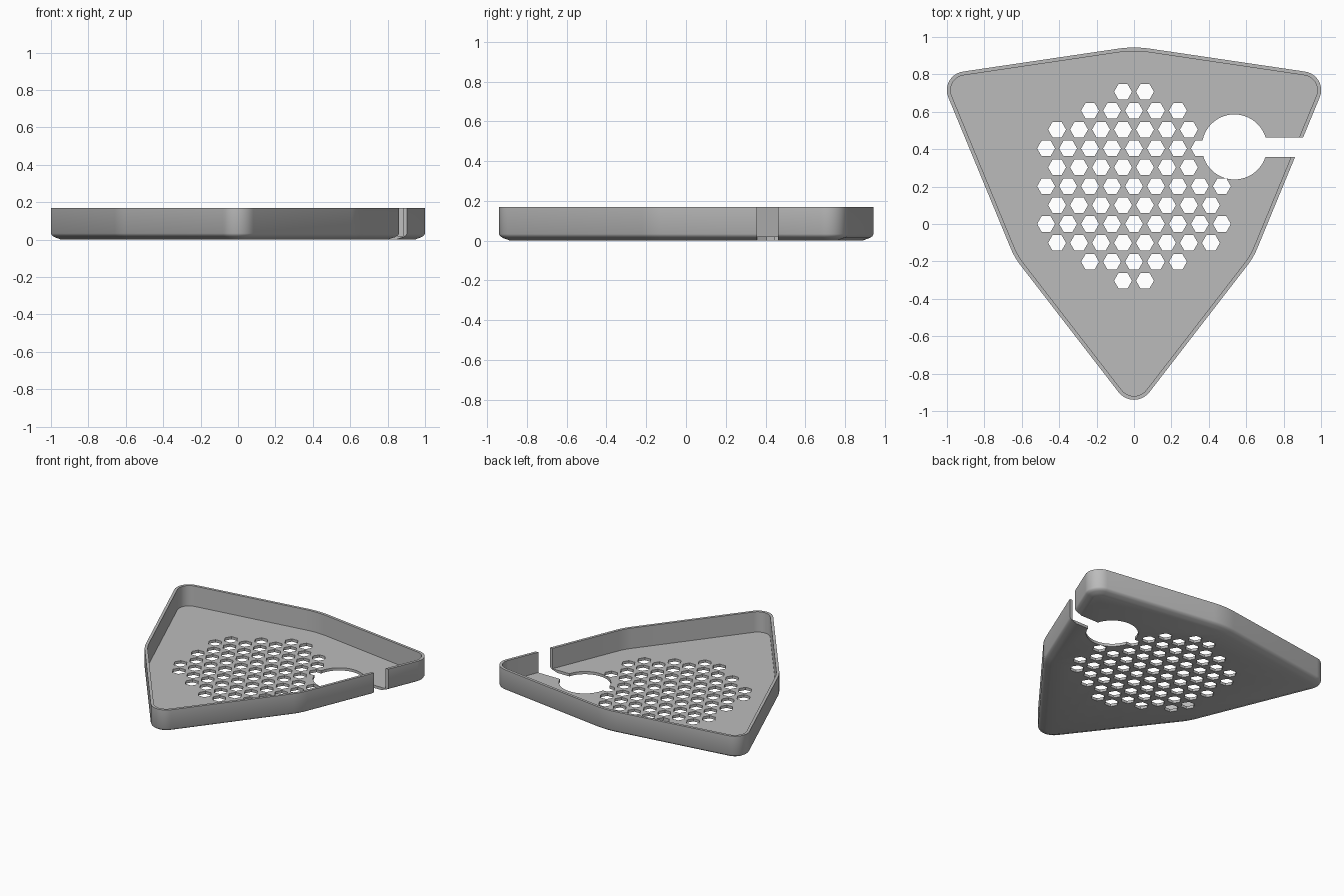
import bpy, bmesh, math
from mathutils import Vector

cube = bpy.data.objects.get("Cube")
if cube:
    bpy.data.objects.remove(cube, do_unlink=True)

HEIGHT, WALL, FLOOR = 0.17, 0.02, 0.02

grey = bpy.data.materials.new("plain_grey")
grey.use_nodes = True
grey.diffuse_color = (0.5, 0.5, 0.5, 1)
grey.node_tree.nodes["Principled BSDF"].inputs["Base Color"].default_value = (0.5, 0.5, 0.5, 1)


def make_object(name, bm):
    bmesh.ops.recalc_face_normals(bm, faces=bm.faces)
    mesh = bpy.data.meshes.new(name)
    bm.to_mesh(mesh)
    bm.free()
    mesh.materials.append(grey)
    obj = bpy.data.objects.new(name, mesh)
    bpy.context.collection.objects.link(obj)
    return obj


def loft(bm, rings):
    """Skin a stack of equal-length rings and cap both ends."""
    loops = [[bm.verts.new(p) for p in ring] for ring in rings]
    for a, b in zip(loops, loops[1:]):
        for i in range(len(a)):
            j = (i + 1) % len(a)
            bm.faces.new((a[i], a[j], b[j], b[i]))
    bm.faces.new(loops[0][::-1])
    bm.faces.new(loops[-1])


def prism(bm, outline, bottom=-0.1, top=0.4):
    loft(bm, [[(x, y, z) for x, y in outline] for z in (bottom, top)])


# Tray outline: convex polygon corners, counter-clockwise, with fillet radii
CORNERS = [(0, -1.006, 0.104), (0.639, -0.179, 0.4), (1.042, 0.796, 0.1),
           (0, 0.95, 0.6), (-1.042, 0.796, 0.1), (-0.639, -0.179, 0.4)]


def rounded_outline(inset, z, steps=10):
    points = []
    for i, (x, y, radius) in enumerate(CORNERS):
        corner = Vector((x, y))
        to_prev = (Vector(CORNERS[i - 1][:2]) - corner).normalized()
        to_next = (Vector(CORNERS[(i + 1) % len(CORNERS)][:2]) - corner).normalized()
        half = to_prev.angle(to_next) / 2
        centre = corner + (to_prev + to_next).normalized() * radius / math.sin(half)
        turn = math.pi - 2 * half
        middle = math.atan2(*(corner - centre).yx)
        for k in range(steps + 1):
            a = middle + turn * (k / steps - 0.5)
            r = radius - inset
            points.append((centre.x + r * math.cos(a), centre.y + r * math.sin(a), z))
    return points


# Tray shell: softened bottom edge, straight outer wall, rim, inner wall, floor
bm = bmesh.new()
profile = [(0.055, 0), (0.04, 0.006), (0.02, 0.013), (0.006, 0.022), (0, 0.033),
           (0, HEIGHT), (WALL, HEIGHT), (WALL, FLOOR)]
loft(bm, [rounded_outline(inset, z) for inset, z in profile])
tray = make_object("tray", bm)

# Hexagonal drain holes in staggered rows
bm = bmesh.new()
PITCH_X, PITCH_Y, HEX = 0.1175, 0.101, 0.048
for row, count in enumerate((2, 5, 8, 9, 8, 9, 8, 9, 8, 5, 2)):
    y = (row - 3) * PITCH_Y
    for col in range(count):
        x = (col - (count - 1) / 2) * PITCH_X
        if x > 0.38 and 0.25 < y < 0.55:
            continue  # space taken by the round opening
        prism(bm, [(x + HEX * math.cos(k * math.pi / 3),
                    y + HEX * math.sin(k * math.pi / 3)) for k in range(6)])
hex_cutter = make_object("drain_hole_cutter", bm)

# Round opening with a slot running out through the side wall
bm = bmesh.new()
cx, cy, r, low, high = 0.537, 0.412, 0.174, 0.358, 0.4625
start = math.asin((high - cy) / r)
end = 2 * math.pi + math.asin((low - cy) / r)
keyhole = [(cx + r * math.cos(start + (end - start) * k / 56),
            cy + r * math.sin(start + (end - start) * k / 56)) for k in range(57)]
prism(bm, keyhole + [(1.2, low), (1.2, high)])
slot_cutter = make_object("slot_cutter", bm)

# Cut the openings
bpy.context.view_layer.objects.active = tray
for cutter in (slot_cutter, hex_cutter):
    cutter.hide_render = True
    mod = tray.modifiers.new(cutter.name, "BOOLEAN")
    mod.operation = "DIFFERENCE"
    mod.solver = "EXACT"
    mod.object = cutter
    bpy.ops.object.modifier_apply(modifier=mod.name)
    bpy.data.objects.remove(cutter, do_unlink=True)

bpy.ops.object.select_all(action="DESELECT")
tray.select_set(True)
bpy.ops.object.shade_smooth_by_angle(angle=math.radians(30))
